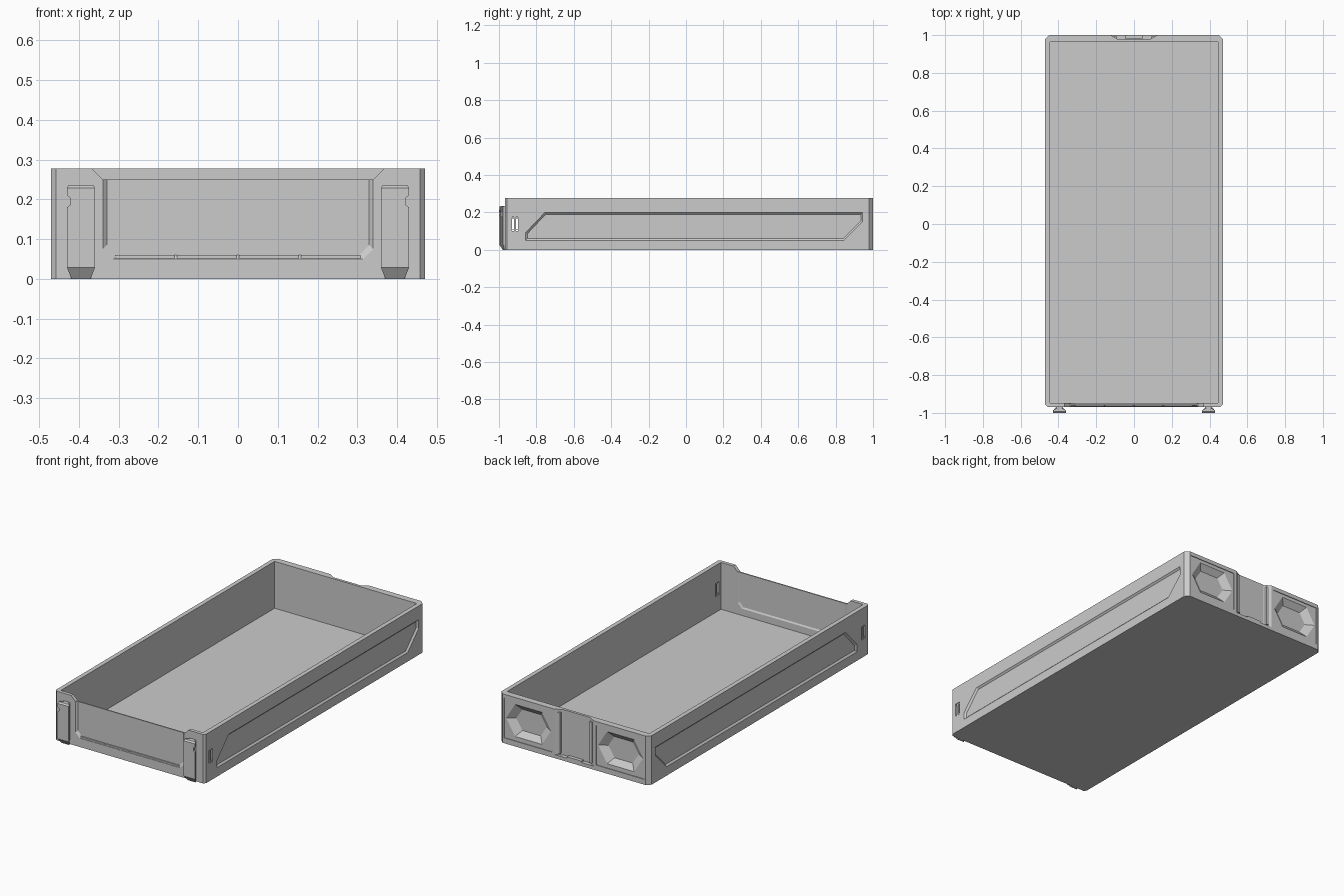
import bpy, bmesh

if "Cube" in bpy.data.objects:
    bpy.data.objects.remove(bpy.data.objects["Cube"])


def loft(name, loops):
    """Solid skinned through matching 3D loops, capped at both ends."""
    bm = bmesh.new()
    rings = [[bm.verts.new(p) for p in loop] for loop in loops]
    n = len(rings[0])
    for a, b in zip(rings, rings[1:]):
        for i in range(n):
            j = (i + 1) % n
            bm.faces.new((a[i], a[j], b[j], b[i]))
    bm.faces.new(rings[0])
    bm.faces.new(rings[-1])
    bmesh.ops.recalc_face_normals(bm, faces=bm.faces)
    me = bpy.data.meshes.new(name)
    bm.to_mesh(me)
    bm.free()
    ob = bpy.data.objects.new(name, me)
    bpy.context.collection.objects.link(ob)
    return ob


def box(name, x0, x1, y0, y1, z0, z1):
    pts = [(x0, y0), (x1, y0), (x1, y1), (x0, y1)]
    return loft(name, [[(x, y, z) for x, y in pts] for z in (z0, z1)])


def cut(target, cutter):
    cutter.hide_render = True
    m = target.modifiers.new("cut", "BOOLEAN")
    m.operation, m.solver, m.object = "DIFFERENCE", "EXACT", cutter
    bpy.context.view_layer.objects.active = target
    bpy.ops.object.modifier_apply(modifier=m.name)
    bpy.data.objects.remove(cutter, do_unlink=True)


def xz(pts, y):
    return [(x, y, z) for x, z in pts]


W, F, B, H = 0.47, -0.968, 1.0, 0.277   # half width, front, back, height

# Tray shell with chamfered corners
outline = [(-W + .012, F), (W - .012, F), (W, F + .012), (W, B - .022),
           (W - .022, B), (-W + .022, B), (-W, B - .022), (-W, F + .012)]
tray = loft("tray", [[(x, y, z) for x, y in outline] for z in (0, H)])
cut(tray, box("cavity", -.445, .445, -.948, .963, .012, .4))

# Lowered front lip with diagonal shoulders
cut(tray, loft("lip", [xz([(-.34, .25), (.34, .25), (.39, .30), (-.39, .30)], y)
                       for y in (-1.1, -.9)]))


# Recessed front panel, outside and inside
def panel(d):
    x, z = .34 - d, .05 + d
    return [(-x + .025, z), (x - .025, z), (x, z + .025), (x, .3), (-x, .3), (-x, z + .025)]


cut(tray, loft("front_recess", [xz(panel(-.001), F - .001), xz(panel(.01), F + .008)]))
cut(tray, loft("inner_recess", [xz(panel(-.001), -.947), xz(panel(.008), -.953)]))

# Side recesses and slots, both sides
side = [(-.86, .05), (-.86, .09), (-.755, .2), (.945, .2), (.945, .15), (.845, .05)]
side_in = [(-.848, .06), (-.848, .086), (-.75, .19), (.935, .19), (.935, .154), (.841, .06)]
for s in (1, -1):
    cut(tray, loft("side_recess", [[(s * (W + .0005), y, z) for y, z in side],
                                   [(s * (W - .009), y, z) for y, z in side_in]]))
    cut(tray, box("slot", s * .48, s * .43, -.931, -.897, .1, .175))

# Back: framed panels with tapered hexagonal grips
hexa = [(-1, 0), (-.6, 1), (.6, 1), (1, 0), (.6, -1), (-.6, -1)]
for s in (1, -1):
    cut(tray, box("grip_frame", s * .138, s * .44, B - .004, B + .01, .03, .255))
    cut(tray, loft("grip", [xz([(s * .288 + a * w, .145 + b * h) for a, b in hexa], y)
                            for w, h, y in ((.142, .092, B - .003), (.095, .06, B - .031))]))

# Back: sloped centre channel
cut(tray, loft("channel", [[(x, B + .002, z), (-x, B + .002, z), (-k, B - .022, z), (k, B - .022, z)]
                           for x, k, z in ((.127, .085, .02), (.127, .085, .3))]))

# Channel guide bars and bottom tab
for s in (1, -1):
    box("guide_bar", s * .092, s * .108, B - .023, B - .004, .03, .262)
box("bottom_tab", -.045, .045, B - .02, B, .018, .028)

# Ribs along the foot of the front panel
for i in range(4):
    x = -.31 + i * .156
    box("front_rib", x, x + .15, F + .001, F + .012, .05, .06)

# Bars inside the side slots
for s in (1, -1):
    box("slot_bar", s * .467, s * .448, -.919, -.909, .1, .175)
    for z in (.1, .163):
        box("slot_bridge", s * .466, s * .449, -.931, -.897, z + .005, z + .009)

# Front dovetail clips with outer notch and tapered foot
dovetail = [(.372, -.966), (.418, -.966), (.408, -.978), (.43, -.991),
            (.43, -1), (.36, -1), (.36, -.991), (.382, -.978)]
levels = [(0, .69, .4, .43), (.028, 1, 1, .43), (.18, 1, 1, .43), (.187, 1, 1, .421),
          (.203, 1, 1, .421), (.21, 1, 1, .43), (.228, 1, 1, .43), (.235, .93, .75, .43)]
for s in (1, -1):
    loft("front_clip", [[(s * min(.395 + (x - .395) * kx, lim), -.966 + (y + .966) * ky, z)
                         for x, y in dovetail] for z, kx, ky, lim in levels])
